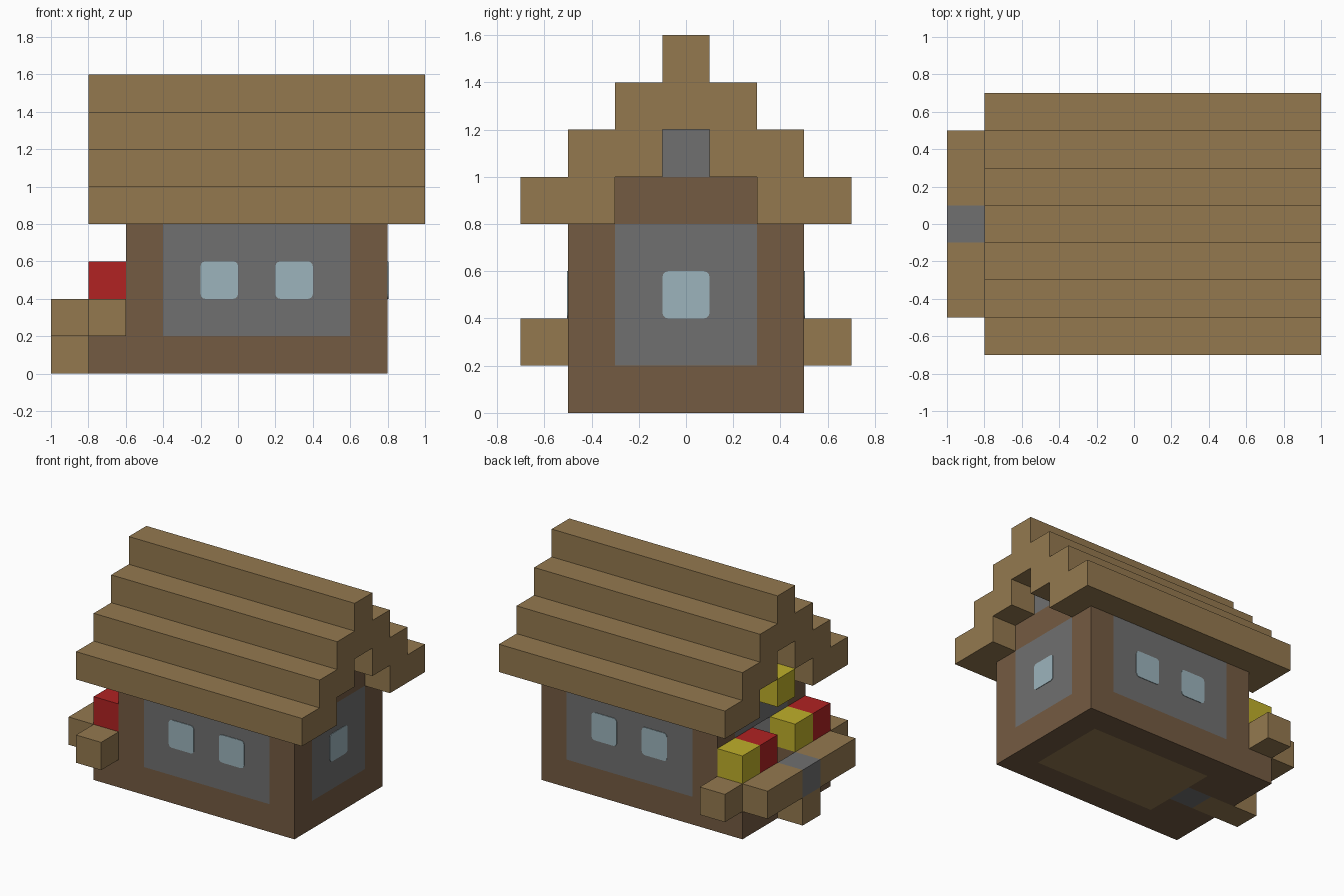
import bpy
import bmesh
from mathutils import Matrix, Vector

if "Cube" in bpy.data.objects:
    bpy.data.objects.remove(bpy.data.objects["Cube"], do_unlink=True)


def material(name, rgb):
    """Flat material from an sRGB 0-255 colour."""
    lin = [((c / 255 + 0.055) / 1.055) ** 2.4 for c in rgb] + [1.0]
    m = bpy.data.materials.new(name)
    m.use_nodes = True
    m.diffuse_color = lin
    m.node_tree.nodes["Principled BSDF"].inputs["Base Color"].default_value = lin
    return m


LOG = material("log_brown", (116, 91, 66))
PLANK = material("plank_tan", (148, 121, 79))
STONE = material("stone_grey", (112, 112, 112))
GLASS = material("window_glass", (156, 180, 188))
RED = material("flower_red", (177, 34, 34))
YELLOW = material("flower_yellow", (191, 175, 42))


def block(name, mat, x, y, z, mirror=False, round_axis=None):
    """Box between (low, high) bounds, optionally mirrored front to back."""
    lo, hi = (Vector(v) for v in zip(x, y, z))
    bm = bmesh.new()
    bmesh.ops.create_cube(bm, size=1, matrix=Matrix.Translation((lo + hi) / 2)
                          @ Matrix.Diagonal((*(hi - lo), 1)))
    if round_axis is not None:
        # Round only the edges that run through the wall
        edges = [e for e in bm.edges
                 if abs((e.verts[0].co - e.verts[1].co)[round_axis]) > 0.1
                 and (e.verts[0].co - e.verts[1].co).normalized()[round_axis] ** 2 > 0.9]
        bmesh.ops.bevel(bm, geom=edges, offset=0.025, segments=3,
                        profile=0.5, affect='EDGES')
    mesh = bpy.data.meshes.new(name)
    bm.to_mesh(mesh)
    bm.free()
    mesh.materials.append(mat)
    ob = bpy.data.objects.new(name, mesh)
    bpy.context.collection.objects.link(ob)
    if mirror:
        mod = ob.modifiers.new("mirror", 'MIRROR')
        mod.use_axis = (False, True, False)
        mod.use_mirror_merge = False
    return ob


U = 0.2                      # one building block
MID = (-U / 2, U / 2)        # centre row
INNER = (-0.3, 0.3)          # between the long walls
WALL = (0.3, 0.5)            # long wall thickness
BASE, STOREY = (0, U), (U, 0.8)
EAST, WEST = (0.6, 0.8), (-0.6, -0.4)
PORCH, RAIL = (-0.8, -0.6), (-1, -0.8)

# Base ring, floor and path
block("base_long_logs", LOG, (-0.8, 0.8), WALL, BASE, mirror=True)
block("base_end_log", LOG, EAST, INNER, BASE)
block("base_door_logs", LOG, (-0.8, -0.4), (0.1, 0.3), BASE, mirror=True)
block("floor", PLANK, (-0.4, 0.6), INNER, BASE)
block("threshold", STONE, WEST, MID, BASE)
block("path", PLANK, (-1, -0.6), MID, BASE)

# Corner posts and stone walls
for label, span in (("window_end", EAST), ("door_end", WEST)):
    block(label + "_posts", LOG, span, WALL, STOREY, mirror=True)
    block(label + "_top_beam", LOG, span, INNER, (0.8, 1))
    block(label + "_gable_stone", STONE, span, MID, (1, 1.2))
block("long_walls", STONE, (-0.4, 0.6), WALL, STOREY, mirror=True)
block("window_end_wall", STONE, EAST, INNER, STOREY)
block("door_side_walls", STONE, WEST, (0.1, 0.3), STOREY, mirror=True)
block("door_lintel", STONE, WEST, MID, (0.6, 0.8))

# Windows, showing through both faces of each wall
E = 0.004
for i, x in enumerate((-0.2, 0.2)):
    block(f"long_wall_windows_{i + 1}", GLASS, (x, x + U), (0.3 - E, 0.5 + E),
          (0.4, 0.6), mirror=True, round_axis=1)
block("end_window", GLASS, (0.6 - E, 0.8 + E), MID, (0.4, 0.6), round_axis=0)

# Stepped roof, rising one block and moving in one block per course
for i in range(3):
    outer, z = 0.7 - U * i, 0.8 + U * i
    block(f"roof_course_{i + 1}", PLANK, (-0.8, 1),
          (max(outer - 2 * U, 0), outer), (z, z + U), mirror=i < 2)
    if i == 2:
        block("roof_course_3_front", PLANK, (-0.8, 1), (-outer, 0), (z, z + U))
block("roof_ridge", PLANK, (-0.8, 1), MID, (1.4, 1.6))

# Flower beds either side of the door
SILL, BLOOM = (0.2, 0.4), (0.4, 0.6)
block("bed_soil", LOG, PORCH, (0.1, 0.5), SILL, mirror=True)
block("bed_ends", PLANK, PORCH, (0.5, 0.7), SILL, mirror=True)
block("bed_rails", PLANK, RAIL, (0.1, 0.5), SILL, mirror=True)
block("door_step", STONE, RAIL, MID, SILL)
for i, y in enumerate((-0.5, 0.1)):
    block(f"red_flowers_{i + 1}", RED, PORCH, (y, y + U), BLOOM)
    block(f"yellow_flowers_{i + 1}", YELLOW, PORCH, (y + U, y + 2 * U), BLOOM)

# Lantern over the door
block("lantern", YELLOW, PORCH, MID, (0.8, 1))
